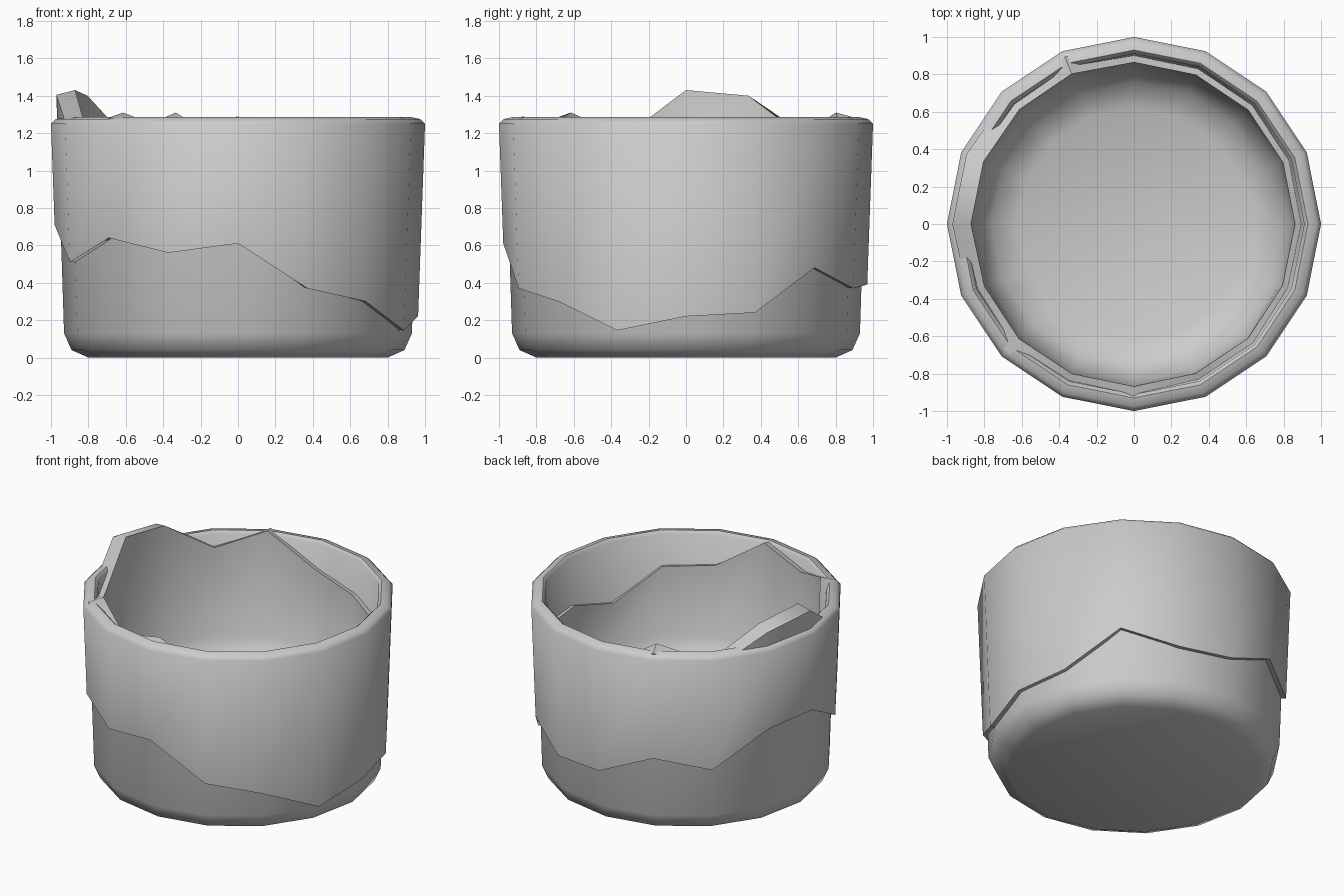
import bpy, bmesh, math

if "Cube" in bpy.data.objects:
    bpy.data.objects.remove(bpy.data.objects["Cube"])

N = 16  # sides

# jagged edge heights, one per side, counter-clockwise from +x
SLEEVE_EDGE = [.22, .24, .48, .37, .39, .55, .47, .70,
               .71, .51, .64, .56, .61, .37, .30, .145]
LINER_EDGE = [.95, .98, 1.02, 1.04, 1.10, 1.31, 1.19, 1.40,
              1.43, 1.18, 1.31, 1.20, 1.29, 1.07, 1.06, .86]


def lathe(name, rings, closed=False):
    """Bridge rings of (radius or function of z, height or list of heights)."""
    bm = bmesh.new()
    loops = []
    for radius, z in rings:
        heights = z if isinstance(z, list) else [z] * N
        loop = []
        for i, h in enumerate(heights):
            a = 2 * math.pi * i / N
            r = radius(h) if callable(radius) else radius
            loop.append(bm.verts.new((r * math.cos(a), r * math.sin(a), h)))
        loops.append(loop)
    pairs = list(zip(loops, loops[1:]))
    if closed:
        pairs.append((loops[-1], loops[0]))
    else:
        bm.faces.new(loops[0][::-1])
        bm.faces.new(loops[-1])
    for a, b in pairs:
        for i in range(N):
            j = (i + 1) % N
            bm.faces.new((a[i], a[j], b[j], b[i]))
    bmesh.ops.recalc_face_normals(bm, faces=bm.faces)
    me = bpy.data.meshes.new(name)
    bm.to_mesh(me)
    bm.free()
    ob = bpy.data.objects.new(name, me)
    bpy.context.collection.objects.link(ob)
    bpy.ops.object.select_all(action='DESELECT')
    ob.select_set(True)
    bpy.context.view_layer.objects.active = ob
    bpy.ops.object.shade_smooth_by_angle(angle=math.radians(50))
    return ob


# inner pot with rounded base, broken upper edge and bowl-shaped inside
lathe("inner_pot", [
    (.80, 0), (.89, .04), (.93, .13),
    (lambda z: .925 + .033 * z, [z - .025 for z in LINER_EDGE]),
    (lambda z: .84 + .022 * z, LINER_EDGE),
    (.84, .58), (.76, .45), (.62, .39),
])

# outer sleeve with rolled rim and jagged lower edge
lathe("outer_sleeve", [
    (lambda z: .955 + .036 * z, SLEEVE_EDGE),
    (1.0, 1.25), (.975, 1.275), (.93, 1.285), (.91, 1.265),
    (lambda z: .85 + .033 * z, [z + .01 for z in SLEEVE_EDGE]),
], closed=True)
